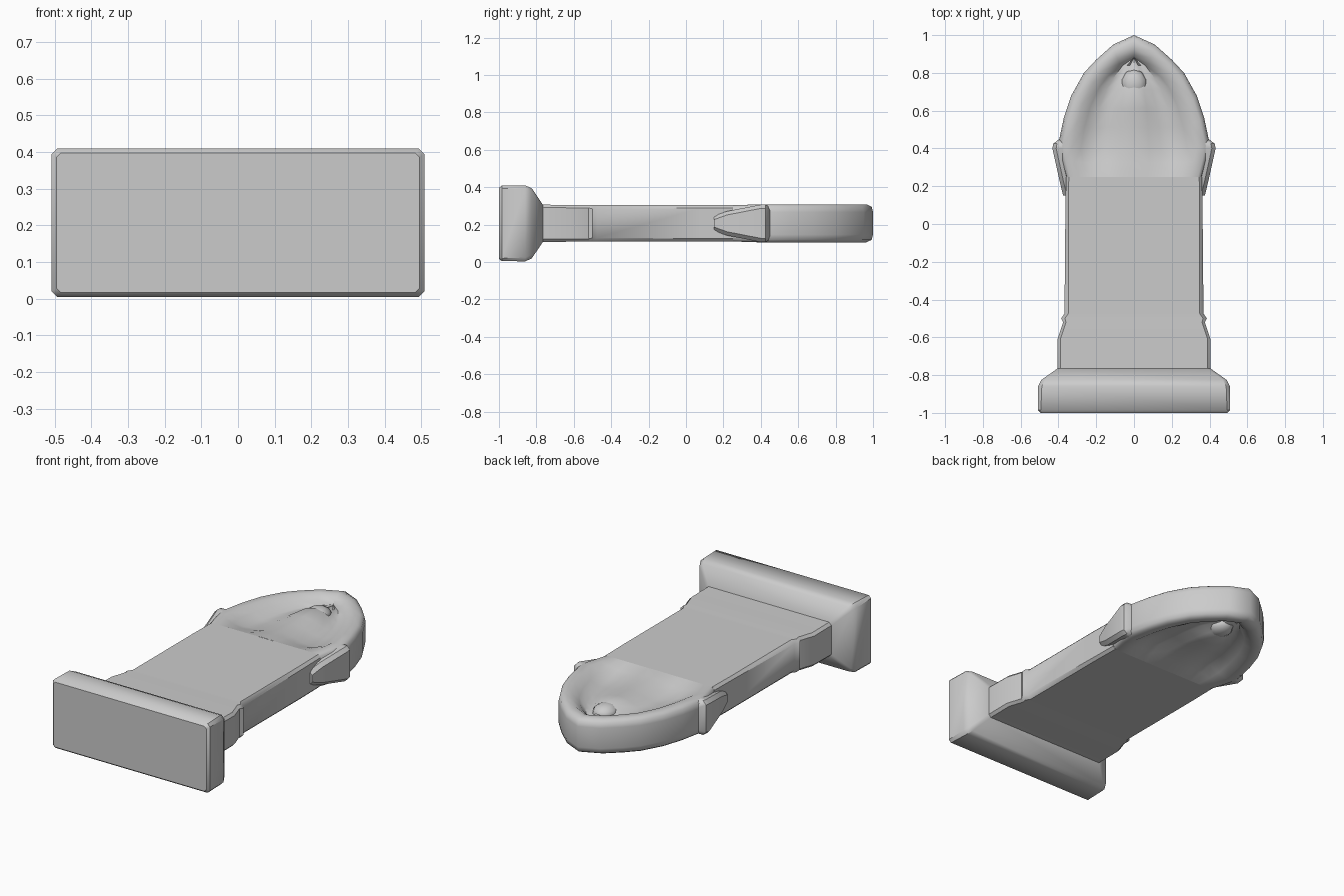
import bpy, bmesh, math

cube = bpy.data.objects.get("Cube")
if cube:
    bpy.data.objects.remove(cube, do_unlink=True)

MID = 0.207  # height of the mid plane
stone = bpy.data.materials.new("grey_stone")
stone.use_nodes = True
GREY = (0.6, 0.6, 0.6, 1)
stone.diffuse_color = GREY
stone.node_tree.nodes["Principled BSDF"].inputs["Base Color"].default_value = GREY


def finish(name, bm, angle):
    bmesh.ops.remove_doubles(bm, verts=bm.verts, dist=0.0005)
    bmesh.ops.recalc_face_normals(bm, faces=bm.faces)
    mesh = bpy.data.meshes.new(name)
    bm.to_mesh(mesh)
    bm.free()
    mesh.materials.append(stone)
    ob = bpy.data.objects.new(name, mesh)
    bpy.context.collection.objects.link(ob)
    bpy.ops.object.select_all(action='DESELECT')
    bpy.context.view_layer.objects.active = ob
    ob.select_set(True)
    bpy.ops.object.shade_smooth_by_angle(angle=math.radians(angle))
    return ob


def loft(name, stations, angle=40):
    """Chamfered rectangles (y, x min, x max, half height, chamfer) joined along y."""
    bm = bmesh.new()
    rings = []
    for y, a, b, h, c in stations:
        pts = [(a + c, -h), (b - c, -h), (b, c - h), (b, h - c),
               (b - c, h), (a + c, h), (a, h - c), (a, c - h)]
        rings.append([bm.verts.new((x, y, MID + z)) for x, z in pts])
    for r, s in zip(rings, rings[1:]):
        for i in range(8):
            j = (i + 1) % 8
            bm.faces.new((r[i], r[j], s[j], s[i]))
    bm.faces.new(rings[0])
    bm.faces.new(rings[-1])
    return finish(name, bm, angle)


def symmetric(rows):
    return [(y, -w, w, h, c) for y, w, h, c in rows]


# Heavy foot block with a sloped back
loft("foot_block", symmetric([
    (-1, 0.495, 0.19, 0.012), (-0.985, 0.508, 0.202, 0.015),
    (-0.86, 0.508, 0.203, 0.02), (-0.825, 0.49, 0.188, 0.02),
    (-0.765, 0.405, 0.099, 0.015)]))

# Flat slab with a wider collar next to the foot
loft("slab", symmetric([
    (-0.77, 0.405, 0.1, 0.015), (-0.61, 0.405, 0.098, 0.015),
    (-0.52, 0.375, 0.098, 0.015), (-0.5, 0.386, 0.097, 0.02),
    (-0.475, 0.368, 0.097, 0.02), (0.08, 0.363, 0.097, 0.015),
    (0.25, 0.36, 0.097, 0.015)]))

# Corbels under the arch
for side, label in ((1, "left"), (-1, "right")):
    rows = []
    for y, a, b, h in ((0.15, 0.33, 0.375, 0.04), (0.22, 0.33, 0.392, 0.065),
                       (0.4, 0.34, 0.432, 0.1), (0.425, 0.35, 0.428, 0.1),
                       (0.45, 0.35, 0.395, 0.085)):
        rows.append((y, min(a * side, b * side), max(a * side, b * side), h, 0.02))
    loft(label + "_corbel", rows)

# Pointed head with a raised rim, sunken panel and low central relief on both faces
arch = [(0.36, 0.25), (0.385, 0.34), (0.402, 0.42), (0.372, 0.56), (0.332, 0.68),
        (0.265, 0.8), (0.2, 0.87), (0.11, 0.95), (0, 1)]
relief = [0.098, 0.09, 0.085, 0.085, 0.09, 0.098, 0.07, 0.055, 0.05]
bm = bmesh.new()
columns = []
for i, (x, y) in enumerate(arch):
    t = min(i / 2, 1)            # panel sinks in gradually from the slab
    yi = 0.25 + (y - 0.25) * 0.84  # panel stations stop short of the tip
    mix = lambda k: y + (yi - y) * k
    top = 0.097 + 0.005 * t
    top_row = [(x, y, 0.06), (x * 0.985, mix(0.06), 0.088),
               (x * 0.94, mix(0.3), top), (x * 0.82, mix(0.6), top),
               (x * 0.7, mix(0.9), 0.097 - 0.02 * t),
               (x * 0.55, yi, 0.097 - 0.047 * t),
               (x * 0.36, yi, 0.097 - 0.042 * t),
               (x * 0.2, yi, 0.097 + (relief[i] - 0.109) * t),
               (0, yi, relief[i])]
    columns.append(top_row)
for mirror in (1, -1):
    for flip in (1, -1):
        grid = [[bm.verts.new((x * mirror, y, MID + z * flip)) for x, y, z in col]
                for col in columns]
        for c, d in zip(grid, grid[1:]):
            for k in range(len(c) - 1):
                bm.faces.new((c[k], c[k + 1], d[k + 1], d[k]))
    # outer wall joining the two faces
    wall = [[bm.verts.new((x * mirror, y, MID + z)) for z in (-0.06, 0.06)]
            for x, y in arch]
    for c, d in zip(wall, wall[1:]):
        bm.faces.new((c[0], c[1], d[1], d[0]))
finish("arched_head", bm, 50)

# Small rounded head of the worn carving, on both faces
for z, label in ((0.05, "upper"), (-0.05, "lower")):
    bm = bmesh.new()
    bmesh.ops.create_uvsphere(bm, u_segments=10, v_segments=6, radius=1)
    for v in bm.verts:
        v.co = (v.co.x * 0.07, 0.74 + v.co.y * 0.08, MID + z + v.co.z * 0.045)
    finish(label + "_carving", bm, 60)
